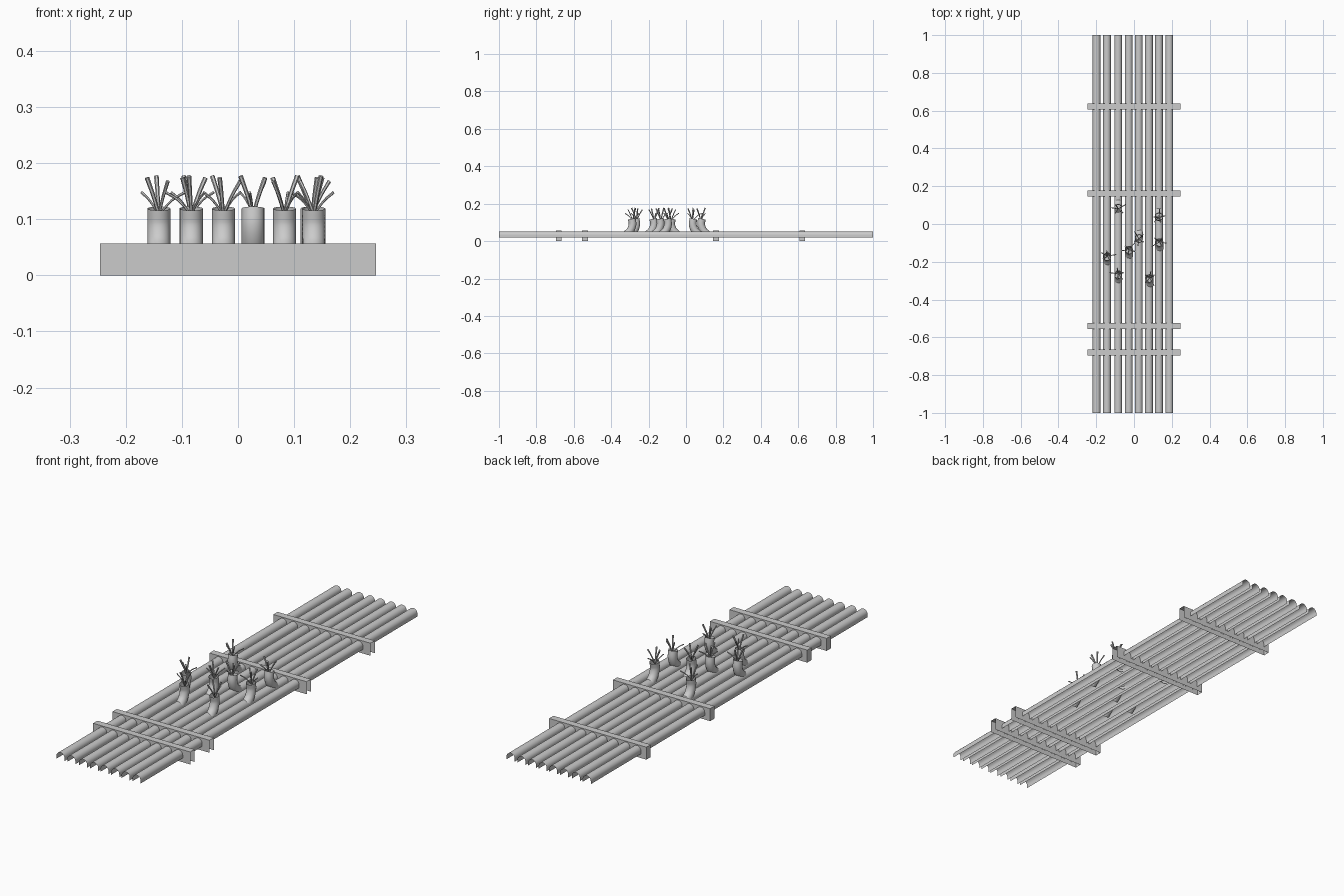
import bpy, bmesh, math
from mathutils import Vector, Matrix

if "Cube" in bpy.data.objects:
    bpy.data.objects.remove(bpy.data.objects["Cube"])

PIPE_X = [-0.198, -0.143, -0.084, -0.028, 0.025, 0.079, 0.132, 0.187]
STRAP_Y = [0.622, 0.161, -0.54, -0.68]
# stalk: x, y of the mouth, direction its foot runs (-1 front, 1 back), twig rotation
STALKS = [(-0.084, 0.08, 1, 20), (0.132, 0.035, 1, 75), (-0.141, -0.17, -1, 0),
          (-0.026, -0.135, -1, 40), (0.027, -0.08, 1, 110), (0.135, -0.095, -1, 200),
          (-0.083, -0.265, -1, 160), (0.083, -0.285, -1, 290)]
R = 0.0205


def finish(name, bm, smooth=True):
    bmesh.ops.recalc_face_normals(bm, faces=bm.faces)
    me = bpy.data.meshes.new(name)
    bm.to_mesh(me)
    bm.free()
    ob = bpy.data.objects.new(name, me)
    bpy.context.collection.objects.link(ob)
    if smooth:
        bpy.context.view_layer.objects.active = ob
        ob.select_set(True)
        bpy.ops.object.shade_smooth_by_angle(angle=math.radians(40))
        ob.select_set(False)
    return ob


def loft(bm, rings, closed=True):
    vs = [[bm.verts.new(p) for p in ring] for ring in rings]
    n = len(vs[0])
    for a, b in zip(vs, vs[1:]):
        for i in range(n if closed else n - 1):
            j = (i + 1) % n
            bm.faces.new((a[i], a[j], b[j], b[i]))
    return vs


def spline(pts, steps):
    # smooth Catmull-Rom path through a few points
    p = [2 * pts[0] - pts[1]] + pts + [2 * pts[-1] - pts[-2]]
    out = []
    for i in range(1, len(p) - 2):
        for s in range(steps):
            t = s / steps
            a, b, c, d = p[i - 1:i + 3]
            out.append(0.5 * (2 * b + (c - a) * t + (2 * a - 5 * b + 4 * c - d) * t * t
                              + (3 * b - a - 3 * c + d) * t ** 3))
    return out + [pts[-1]]


def tube(bm, pts, radii, sides, cap=False):
    rings = []
    for i, p in enumerate(pts):
        t = (pts[min(i + 1, len(pts) - 1)] - pts[max(i - 1, 0)]).normalized()
        side = Vector((1, 0, 0)) if abs(t.x) < 0.9 else Vector((0, 1, 0))
        v = t.cross(side).normalized()
        u = v.cross(t)
        rings.append([p + radii[i] * (math.cos(a) * u + math.sin(a) * v)
                      for a in (2 * math.pi * k / sides for k in range(sides))])
    vs = loft(bm, rings)
    if cap:
        bm.faces.new(vs[0])
        bm.faces.new(vs[-1])


# long arched slats, open underneath
for i, x in enumerate(PIPE_X):
    bm = bmesh.new()
    prof = [(R, 0.019)] + [(R * math.cos(math.pi * k / 14), 0.032 + R * math.sin(math.pi * k / 14))
                           for k in range(15)] + [(-R, 0.019)]
    loft(bm, [[Vector((x + px, y, z)) for px, z in prof] for y in (-1, 1)], closed=False)
    finish(f"slat_{i + 1}", bm)

# cross straps: channels open underneath and at the right end
for i, y in enumerate(STRAP_Y):
    bm = bmesh.new()
    prof = [(-0.0155, 0), (-0.0155, 0.057), (0.0155, 0.057), (0.0155, 0)]
    vs = loft(bm, [[Vector((x, y + py, z)) for py, z in prof] for x in (-0.246, 0.246)], closed=False)
    bm.faces.new(vs[0])
    finish(f"cross_strap_{i + 1}", bm, smooth=False)

# twig shapes: azimuth, reach, tip height, thickness
TWIGS = [(100, 0.026, 0.177, 0.0042), (215, 0.026, 0.174, 0.0042), (10, 0.047, 0.148, 0.0026),
         (150, 0.036, 0.148, 0.0026), (300, 0.032, 0.168, 0.0034)]

for i, (x, y, d, rot) in enumerate(STALKS):
    # bent hollow stalk
    bm = bmesh.new()
    path = [Vector((x, y + d * o, z)) for o, z in
            ((0.037, 0.034), (0.013, 0.056), (0.001, 0.088), (0.005, 0.119))]
    pts = spline(path, 4)
    tube(bm, pts, [R] * len(pts), 16)
    finish(f"stalk_{i + 1}", bm)
    # twigs splaying out of the mouth
    bm = bmesh.new()
    for az, reach, top, thick in TWIGS:
        h = Matrix.Rotation(math.radians(az + rot), 3, 'Z') @ Vector((1, 0, 0))
        base = Vector((x, y, 0.108))
        tip = Vector((x, y, top)) + h * reach
        mid = (base + tip) / 2 + Vector((0, 0, 0.12 * reach))
        pts = spline([base, mid, tip], 3)
        tube(bm, pts, [thick * (0.7 + 0.3 * k / (len(pts) - 1)) for k in range(len(pts))], 6, cap=True)
    finish(f"twigs_{i + 1}", bm)
